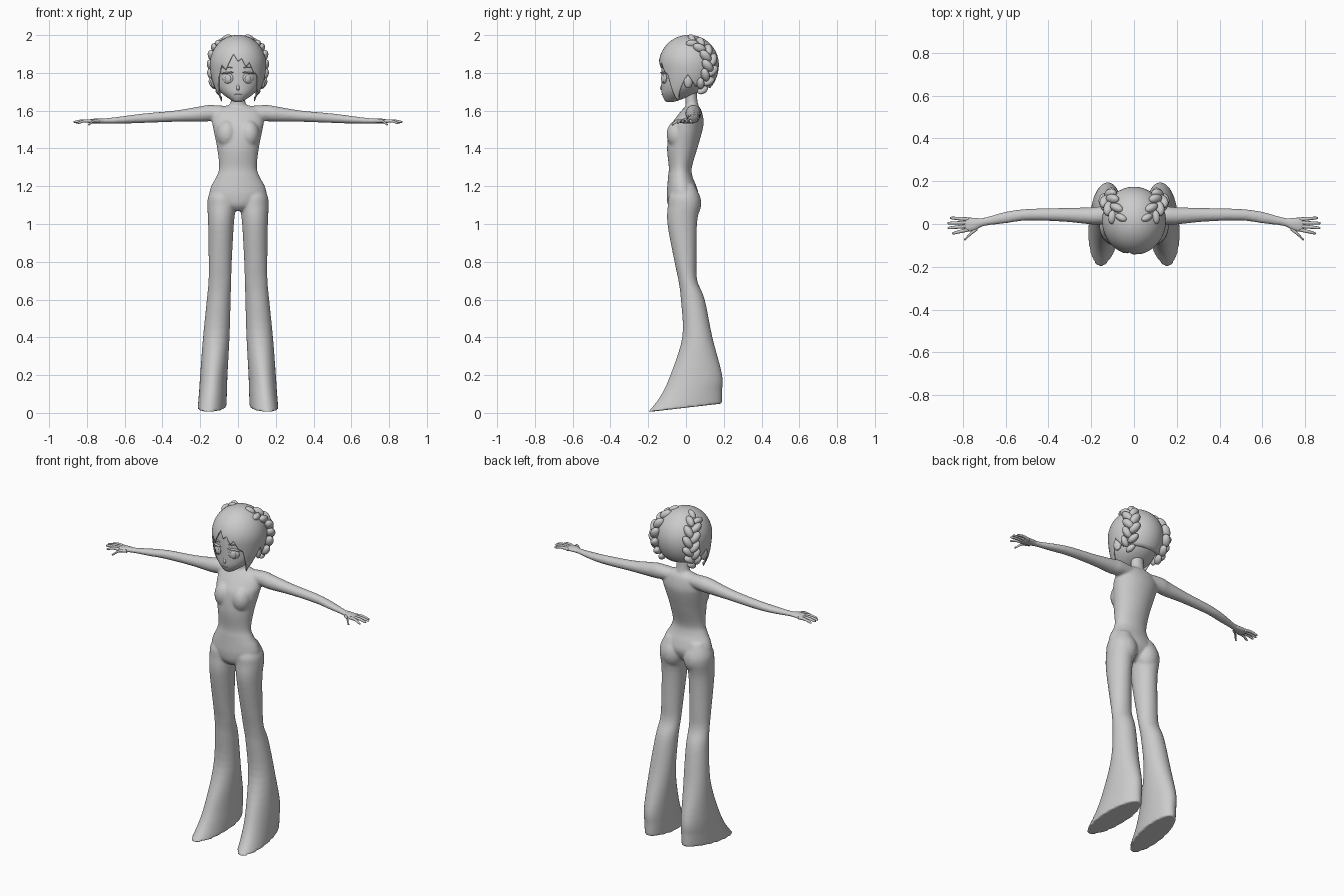
import bpy, bmesh, math
from mathutils import Vector, Matrix

if "Cube" in bpy.data.objects:
    bpy.data.objects.remove(bpy.data.objects["Cube"])

SIDES = (1, -1)


def loft(bm, keys, put, n=24, steps=5):
    """Smooth closed tube; key = (t, centre u, centre v, radius u, radius v, shear, twist)."""
    keys = [tuple(k) + (0,) * (7 - len(k)) for k in keys]
    rows = []
    for i in range(len(keys) - 1):
        a, b, c, d = (keys[min(max(i + o, 0), len(keys) - 1)] for o in (-1, 0, 1, 2))
        for s in range(steps):
            f = s / steps
            rows.append([q + .5 * f * (r - p + f * (2 * p - 5 * q + 4 * r - w + f * (3 * (q - r) + w - p)))
                         for p, q, r, w in zip(a, b, c, d)])
    rows.append(keys[-1])
    rings = []
    for t, cu, cv, ru, rv, shear, twist in rows:
        ring = []
        for j in range(n):
            a = 2 * math.pi * j / n
            u, v = ru * math.cos(a), rv * math.sin(a)
            u, v = u * math.cos(twist) - v * math.sin(twist), u * math.sin(twist) + v * math.cos(twist)
            ring.append(bm.verts.new(put(t + shear * v, cu + u, cv + v)))
        rings.append(ring)
    for r0, r1 in zip(rings, rings[1:]):
        for j in range(n):
            bm.faces.new((r0[j], r0[j - 1], r1[j - 1], r1[j]))
    bm.faces.new(rings[0])
    bm.faces.new(rings[-1][::-1])


def ball(bm, loc, radii, rot=None, seg=20):
    m = Matrix.Translation(loc) @ (rot or Matrix()) @ Matrix.Diagonal((*radii, 1))
    bmesh.ops.create_uvsphere(bm, u_segments=seg, v_segments=seg // 2 + 2, radius=1, matrix=m)


def make(name, bm):
    bmesh.ops.recalc_face_normals(bm, faces=bm.faces)
    for f in bm.faces:
        f.smooth = True
    me = bpy.data.meshes.new(name)
    bm.to_mesh(me)
    bm.free()
    ob = bpy.data.objects.new(name, me)
    bpy.context.collection.objects.link(ob)
    return ob


def upright(s):
    return lambda t, u, v: Vector((s * u, v, t))


def sideways(s):
    return lambda t, u, v: Vector((s * t, u, v))


# Body: torso, neck, legs and arms blended into one skin
bm = bmesh.new()
loft(bm, [(1.63, 0, .035, .05, .025), (1.605, 0, .03, .12, .05), (1.55, 0, .015, .137, .078),
          (1.5, 0, 0, .13, .088), (1.4, 0, -.02, .11, .08), (1.3, 0, -.03, .1, .061),
          (1.25, 0, -.03, .115, .065), (1.2, 0, -.022, .142, .077), (1.15, 0, -.018, .15, .084),
          (1.1, 0, -.025, .11, .07), (1.07, 0, -.03, .04, .04)], upright(1), 40)
loft(bm, [(1.56, 0, .035, .06, .05), (1.62, 0, .032, .045, .036), (1.66, 0, .028, .038, .032),
          (1.73, 0, .025, .038, .032)], upright(1))
for s in SIDES:
    loft(bm, [(1.21, .075, -.005, .05, .05), (1.15, .083, -.01, .073, .08), (1.1, .086, -.01, .076, .086),
              (1.0, .09, -.02, .068, .078), (.8, .094, -.003, .061, .058), (.7, .096, .01, .06, .05),
              (.6, .102, .036, .063, .063), (.4, .115, .06, .07, .08, 0, .02),
              (.2, .128, .053, .072, .138, .03, .06), (.1, .133, .027, .073, .165, .09, .09),
              (.027, .138, -.005, .074, .196, .115, .1)], upright(s), 40)
    loft(bm, [(.06, .035, 1.59, .04, .035), (.15, .04, 1.587, .042, .043), (.2, .038, 1.582, .04, .041),
              (.33, .043, 1.571, .032, .03), (.5, .043, 1.56, .027, .025), (.6, .03, 1.552, .027, .02),
              (.7, .01, 1.546, .02, .014), (.74, 0, 1.546, .03, .014), (.775, -.003, 1.544, .036, .012),
              (.795, 0, 1.542, .032, .008)], sideways(s))
    ball(bm, (s * .058, -.043, 1.475), (.056, .06, .075))
    ball(bm, (s * .076, .018, 1.11), (.068, .063, .085))
body = make("body", bm)
rm = body.modifiers.new("blend", 'REMESH')
rm.mode, rm.voxel_size, rm.use_smooth_shade = 'VOXEL', .007, True
sm = body.modifiers.new("soften", 'SMOOTH')
sm.factor, sm.iterations = .5, 4

# Fingers and thumbs: root x, y, tip x, y, tip z
bm = bmesh.new()
for s in SIDES:
    for x0, y0, x1, y1, z1 in [(.77, .022, .86, .028, 1.537), (.775, .006, .872, .004, 1.54),
                               (.775, -.01, .87, -.018, 1.54), (.77, -.026, .85, -.043, 1.535),
                               (.73, -.02, .795, -.07, 1.527)]:
        loft(bm, [(x0, y0, 1.543, .009, .009), ((x0 + x1) / 2, (y0 + y1) / 2, 1.546, .008, .008),
                  (x1 - .008, y1, z1 + .001, .006, .006), (x1, y1, z1, .002, .002)], sideways(s), 10, 3)
make("fingers", bm)

# Face
bm = bmesh.new()
loft(bm, [(1.645, 0, -.085, .012, .012), (1.655, 0, -.075, .035, .038), (1.69, 0, -.04, .083, .088),
          (1.73, 0, -.015, .114, .115), (1.78, 0, 0, .126, .13), (1.84, 0, .015, .137, .143),
          (1.9, 0, .015, .125, .132), (1.96, 0, .015, .07, .08)], upright(1), 40)
loft(bm, [(1.705, 0, -.115, .012, .012), (1.718, 0, -.124, .01, .015), (1.735, 0, -.122, .007, .01),
          (1.76, 0, -.118, .005, .008)], upright(1), 12)
make("face", bm)

# Eyes, irises, lashes, brows, ears and lips
bm = bmesh.new()
for s in SIDES:
    tilt = Matrix.Rotation(s * .42, 4, 'Z')
    ball(bm, (s * .054, -.116, 1.772), (.031, .009, .028), tilt)
    ball(bm, (s * .053, -.123, 1.77), (.017, .007, .021), tilt)
    ball(bm, (s * .056, -.119, 1.8), (.036, .011, .005), tilt @ Matrix.Rotation(s * .1, 4, 'Y'))
    ball(bm, (s * .056, -.121, 1.828), (.03, .006, .003), tilt)
    ball(bm, (s * .128, .012, 1.755), (.016, .024, .036), Matrix.Rotation(s * .3, 4, 'Z'))
ball(bm, (0, -.126, 1.685), (.018, .004, .003))
ball(bm, (0, -.118, 1.677), (.012, .006, .004))
make("face_features", bm)

# Hair cap with a jagged fringe and pointed side locks (angle from front, hem height)
HEM = [(-180, 1.72), (-105, 1.73), (-88, 1.79), (-72, 1.72), (-57, 1.645), (-46, 1.77), (-36, 1.84),
       (-26, 1.815), (-10, 1.9), (0, 1.86), (8, 1.875), (17, 1.83), (24, 1.855), (36, 1.80), (44, 1.79),
       (57, 1.645), (72, 1.72), (88, 1.79), (105, 1.73), (180, 1.72)]


def hem(a):
    for (a0, z0), (a1, z1) in zip(HEM, HEM[1:]):
        if a <= a1:
            return z0 + (z1 - z0) * (a - a0) / (a1 - a0)
    return HEM[-1][1]


bm = bmesh.new()
N, M, CZ, RZ = 180, 22, 1.843, .155
rows = []
for j in range(M + 1):
    row = []
    for i in range(N):
        deg = -180 + 360 * i / N
        a = math.radians(deg)
        z = CZ + RZ - (CZ + RZ - hem(deg)) * (1 - math.cos(j / M * math.pi / 2))
        d = (z - CZ) / RZ
        if d >= 0:
            r = math.sqrt(max(0, 1 - d * d))
        else:
            back = (1 - math.cos(a)) / 2
            r = (1 - back) * (1 + .07 * d) + back * math.sqrt(max(0, 1 - (.9 * d) ** 2))
        row.append(bm.verts.new((.146 * r * math.sin(a), .015 - .156 * r * math.cos(a), z)))
    rows.append(row)
for r0, r1 in zip(rows, rows[1:]):
    for i in range(N):
        bm.faces.new((r0[i - 1], r0[i], r1[i], r1[i - 1]))
bmesh.ops.remove_doubles(bm, verts=bm.verts, dist=.0002)
hair = make("hair_cap", bm)
so = hair.modifiers.new("thickness", 'SOLIDIFY')
so.thickness, so.offset = .006, 0

# Braids: alternating lobes along a path from the crown to the nape
PATH = [Vector(p) for p in [(.075, .02, 1.972), (.1, .075, 1.95), (.12, .118, 1.895), (.125, .13, 1.835),
                            (.122, .112, 1.77), (.112, .075, 1.715)]]
bm = bmesh.new()
COUNT = 13
for s in SIDES:
    for k in range(COUNT):
        f = k / (COUNT - 1) * (len(PATH) - 1)
        i = min(int(f), len(PATH) - 2)
        p = PATH[i].lerp(PATH[i + 1], f - i)
        tan = (PATH[i + 1] - PATH[i]).normalized()
        out = (p - Vector((0, .015, 1.843))).normalized()
        side = tan.cross(out).normalized()
        w = 1 if k % 2 else -1
        long = (tan * .8 - side * w * .6).normalized()
        p = p + side * w * .02
        wide = out.cross(long).normalized()
        cols = Matrix((long, wide, long.cross(wide))).transposed().to_4x4()
        flip = Matrix.Diagonal((s, 1, 1, 1))
        size = .85 + .25 * math.sin(math.pi * k / (COUNT - 1))
        ball(bm, (s * p.x, p.y, p.z), (.037 * size, .021 * size, .024 * size), flip @ cols, 16)
make("braids", bm)
